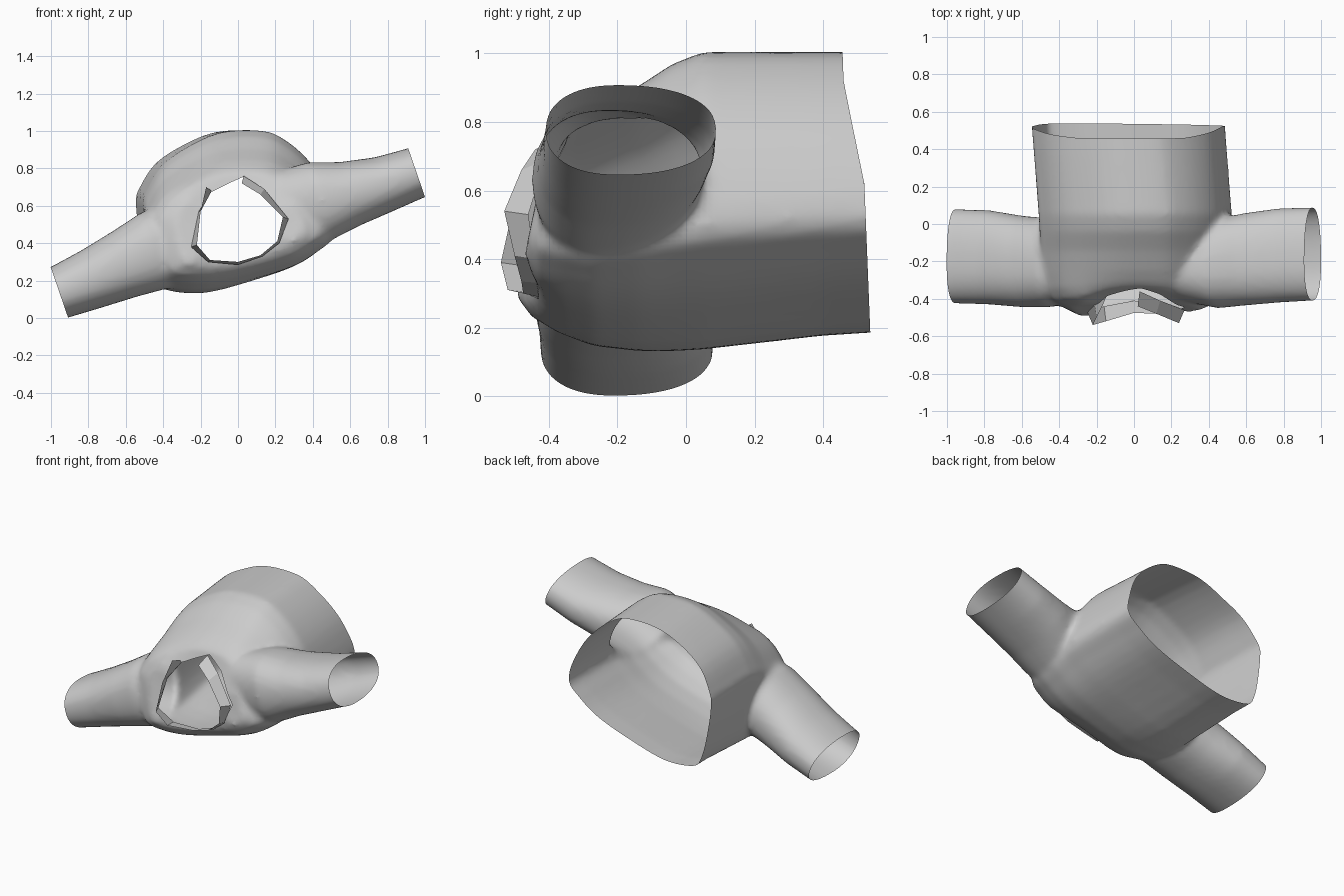
import bpy, bmesh, math
from mathutils import Vector

if "Cube" in bpy.data.objects:
    bpy.data.objects.remove(bpy.data.objects["Cube"])

# Cross-section of the open back end, as (x, z) points
PROFILE = [(.51, .50), (.45, .71), (.36, .85), (.24, .955), (.12, 1.005), (-.1, .998),
           (-.28, .92), (-.42, .82), (-.50, .69), (-.525, .6), (-.495, .36), (-.455, .21),
           (-.40, .155), (-.19, .14), (.1, .225), (.3, .305), (.43, .40)]


def smooth_loop(pts, steps=3):
    """Closed Catmull-Rom curve through 2D points."""
    out, n = [], len(pts)
    for i in range(n):
        a, b, c, d = (Vector(pts[(i + k) % n]) for k in (-1, 0, 1, 2))
        for s in range(steps):
            t = s / steps
            out.append(.5 * (2 * b + (c - a) * t + (2 * a - 5 * b + 4 * c - d) * t * t
                             + (3 * b - a - 3 * c + d) * t ** 3))
    return out


def loft(bm, rings):
    """Skin through equal-length rings of points, ends closed by a fan."""
    vs = [[bm.verts.new(p) for p in r] for r in rings]
    n = len(vs[0])
    for r, q in zip(vs, vs[1:]):
        for i in range(n):
            bm.faces.new((r[i], r[(i + 1) % n], q[(i + 1) % n], q[i]))
    for r in (vs[0], vs[-1]):
        mid = bm.verts.new(sum((v.co for v in r), Vector()) / n)
        for i in range(n):
            bm.faces.new((r[i], r[(i + 1) % n], mid))


def solid(name, parts):
    bm = bmesh.new()
    for rings in parts:
        loft(bm, rings)
    bmesh.ops.recalc_face_normals(bm, faces=bm.faces)
    me = bpy.data.meshes.new(name)
    bm.to_mesh(me)
    bm.free()
    ob = bpy.data.objects.new(name, me)
    bpy.context.collection.objects.link(ob)
    return ob


# Torso: the profile squeezed towards the neck;
# (y, x scale, z min, z max, tilt, saddle)
loop = smooth_loop(PROFILE)
stations = [(.64, 1, .195, 1.0, 0, 0), (.4, 1, .18, 1.0, 0, 0), (.05, 1, .14, 1.0, 0, 0),
            (-.04, .99, .135, .965, 0, 0), (-.14, .98, .135, .90, 0, 0),
            (-.26, .96, .15, .84, .02, .1), (-.34, .92, .19, .80, .06, .25),
            (-.385, .84, .23, .77, .09, .45), (-.405, .66, .275, .735, .11, .7)]
torso = [[(p.x * sx + .015 - .035 * max(0, (y - .05) / .45),
           y + k * (p.y - .5) - sad * min(p.x * p.x * sx * sx, .08),
           z0 + (p.y - .14) / .865 * (z1 - z0)) for p in loop]
         for y, sx, z0, z1, k, sad in stations]

# Sleeves: flattened tubes, fuller at the front edge;
# (x, z, half thickness, front y, back y)
TILT = math.radians(19)
AXIS = Vector((math.cos(TILT), 0, math.sin(TILT)))
UP = Vector((-math.sin(TILT), 0, math.cos(TILT)))


def sleeve(stations):
    rings = []
    for x, z, h, front, back in stations:
        ring, crest = [], front + .42 * (back - front)
        for i in range(32):
            a = math.tau * i / 32
            c, s = math.cos(a), math.sin(a)
            c = math.copysign(abs(c) ** .88, c)
            s = math.copysign(abs(s) ** .88, s)
            y = crest + c * (back - crest if c > 0 else crest - front)
            ring.append(Vector((x, y, z)) + UP * h * s)
        rings.append(ring)
    return rings


left = sleeve([(-1.1, .088, .142, -.42, .08), (-.955, .137, .143, -.425, .08),
               (-.78, .21, .163, -.43, .075), (-.6, .292, .188, -.445, .045),
               (-.45, .36, .215, -.445, .03), (-.25, .42, .21, -.40, .0)])
right = sleeve([(1.1, .826, .138, -.41, .09), (.955, .777, .138, -.41, .09),
                (.78, .715, .152, -.42, .085), (.6, .665, .178, -.435, .06),
                (.45, .63, .215, -.45, .03), (.25, .56, .23, -.41, .0)])

# Fuse torso and sleeves into one soft skin
garment = solid("shirt_body", [torso, left, right])
m = garment.modifiers.new("fuse", 'REMESH')
m.mode = 'VOXEL'
m.voxel_size = .018
m = garment.modifiers.new("soften", 'SMOOTH')
m.factor = .5
m.iterations = 7
dg = bpy.context.evaluated_depsgraph_get()
skin = bpy.data.meshes.new_from_object(garment.evaluated_get(dg))
garment.modifiers.clear()
garment.data = skin

# Collar strip: (edge on the shirt, free edge)
COLLAR = [((-.14, -.37, .68), (-.17, -.44, .70)), ((-.21, -.435, .57), (-.20, -.50, .57)),
          ((-.25, -.47, .38), (-.22, -.54, .39)), ((-.16, -.44, .30), (-.15, -.52, .31)),
          ((0, -.41, .285), (0, -.475, .30)), ((.13, -.42, .33), (.12, -.48, .335)),
          ((.22, -.44, .40), (.21, -.50, .41)), ((.27, -.46, .53), (.24, -.53, .54)),
          ((.14, -.41, .69), (.12, -.48, .66)), ((.03, -.36, .76), (.02, -.44, .72))]

# Trim the sleeve ends and hem
bm = bmesh.new()
bm.from_mesh(skin)
for co, no in (((-.955, 0, .137), -AXIS), ((.955, 0, .777), AXIS),
               ((0, .525, .5), Vector((0, 1, .04)))):
    bmesh.ops.bisect_plane(bm, geom=bm.verts[:] + bm.edges[:] + bm.faces[:], plane_co=co,
                           plane_no=no, clear_outer=True)
# The upper hem sits further forward
for v in bm.verts:
    if v.co.y > .1:
        t = min(1, max(0, (v.co.z - .62) / .3))
        v.co.y -= .05 * t * (v.co.y - .1) / .42

# Cut the neck opening along the collar outline
hole = [Vector((-.05, 0, .72))] + [Vector((a[0], 0, a[2])) for a, b in COLLAR]
mid = sum(hole, Vector()) / len(hole)
sides = []
for p, q in zip(hole, hole[1:] + hole[:1]):
    no = (q - p).cross(Vector((0, 1, 0))).normalized()
    sides.append((p, -no if no.dot(mid - p) > 0 else no))


def front_faces():
    return [f for f in bm.faces if f.calc_center_median().y < -.2
            and (f.calc_center_median() - mid).xz.length < .36]


for p, no in sides:
    front = front_faces()
    geom = list({v for f in front for v in f.verts}) + list({e for f in front for e in f.edges}) + front
    bmesh.ops.bisect_plane(bm, geom=geom, plane_co=p, plane_no=no)
gone = [f for f in front_faces()
        if all((f.calc_center_median() - p).dot(no) < 0 for p, no in sides)]
bmesh.ops.delete(bm, geom=gone, context='FACES')
bm.to_mesh(skin)
bm.free()

# Collar
me = bpy.data.meshes.new("collar")
me.from_pydata([p for pair in COLLAR for p in pair], [],
               [(2 * i, 2 * i + 2, 2 * i + 3, 2 * i + 1) for i in range(len(COLLAR) - 1)])
collar = bpy.data.objects.new("collar", me)
bpy.context.collection.objects.link(collar)

# Smooth shading on the cloth, flat on the collar
bpy.ops.object.select_all(action='DESELECT')
garment.select_set(True)
bpy.context.view_layer.objects.active = garment
bpy.ops.object.shade_smooth_by_angle(angle=math.radians(40))
